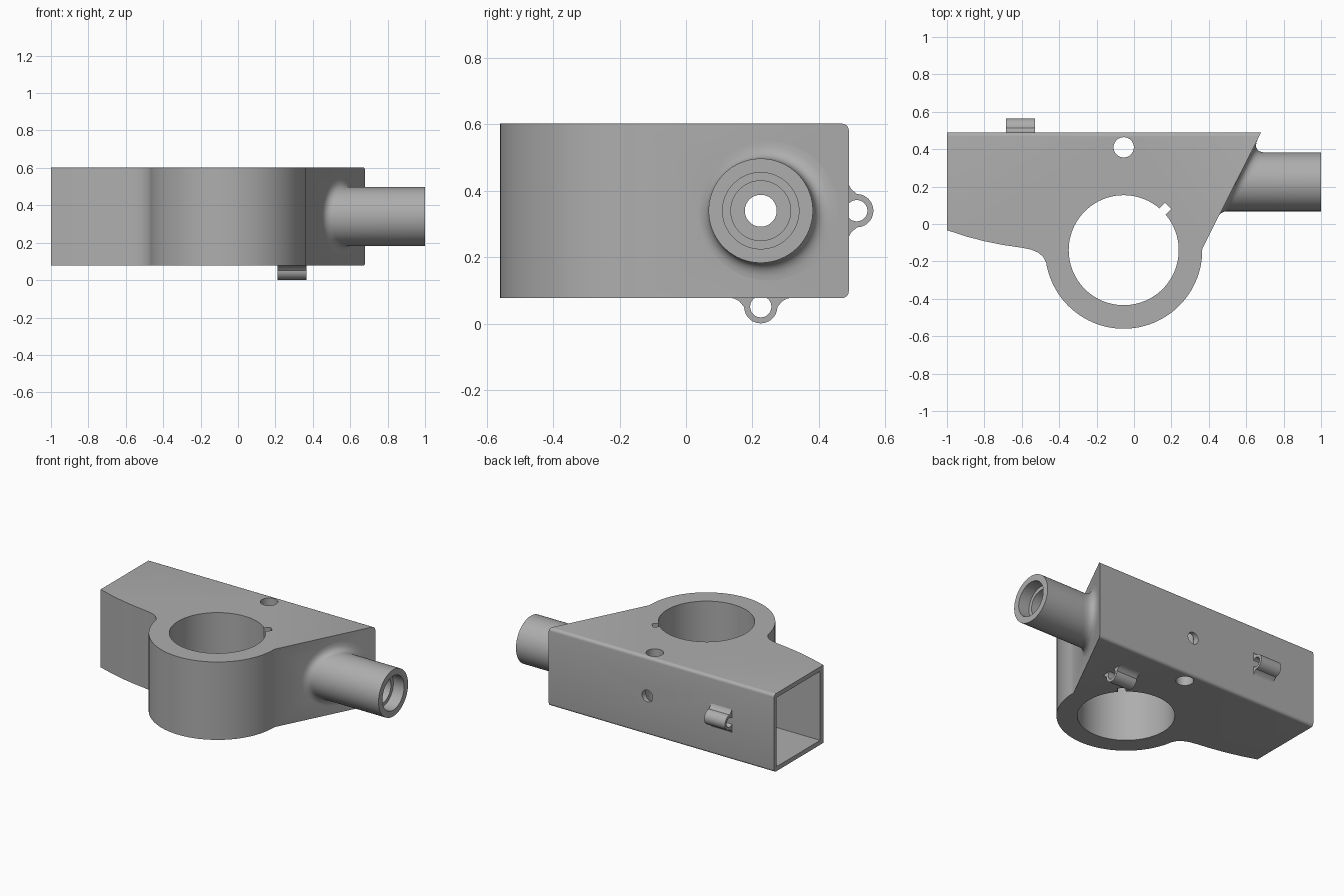
import bpy, bmesh
from math import sin, cos, tan, acos, pi, radians, sqrt
from mathutils import Vector, Matrix

cube = bpy.data.objects.get("Cube")
if cube:
    bpy.data.objects.remove(cube, do_unlink=True)

metal = bpy.data.materials.new("cast_grey")
metal.use_nodes = True
GREY = (0.42, 0.42, 0.42, 1)
metal.diffuse_color = GREY
metal.node_tree.nodes["Principled BSDF"].inputs["Base Color"].default_value = GREY

Z0, Z1 = 0.077, 0.602          # body bottom and top
MID = 0.34                     # height of the spigot and rear features
SY = 0.225                     # spigot axis in y
RING = Vector((-0.055, -0.14))
SLOPE = 0.508                  # x change per y along the slanted face
AXIS_X = Matrix.Rotation(pi / 2, 4, 'Y')
AXIS_Y = Matrix.Rotation(pi / 2, 4, 'X')


def make(name, bm):
    bmesh.ops.recalc_face_normals(bm, faces=bm.faces)
    mesh = bpy.data.meshes.new(name)
    bm.to_mesh(mesh)
    bm.free()
    mesh.materials.append(metal)
    ob = bpy.data.objects.new(name, mesh)
    bpy.context.collection.objects.link(ob)
    return ob


def prism(name, points, low, high):
    bm = bmesh.new()
    face = bm.faces.new([bm.verts.new((x, y, low)) for x, y in points])
    ext = bmesh.ops.extrude_face_region(bm, geom=[face])
    moved = [v for v in ext["geom"] if isinstance(v, bmesh.types.BMVert)]
    bmesh.ops.translate(bm, verts=moved, vec=(0, 0, high - low))
    return make(name, bm)


def cylinder(name, r, start, end, rot=Matrix(), seg=64):
    a, b = Vector(start), Vector(end)
    bm = bmesh.new()
    bmesh.ops.create_cone(bm, cap_ends=True, segments=seg, radius1=r, radius2=r,
                          depth=(b - a).length,
                          matrix=Matrix.Translation((a + b) / 2) @ rot)
    return make(name, bm)


def box(name, low, high, rot=Matrix()):
    a, b = Vector(low), Vector(high)
    bm = bmesh.new()
    bmesh.ops.create_cube(bm, matrix=Matrix.Translation((a + b) / 2) @ rot
                          @ Matrix.Diagonal((*(b - a), 1)))
    return make(name, bm)


def boolean(target, other, operation):
    mod = target.modifiers.new(operation, 'BOOLEAN')
    mod.operation, mod.solver, mod.object = operation, 'EXACT', other
    bpy.context.view_layer.update()
    deps = bpy.context.evaluated_depsgraph_get()
    mesh = bpy.data.meshes.new_from_object(target.evaluated_get(deps))
    target.modifiers.clear()
    target.data = mesh
    bpy.data.objects.remove(other, do_unlink=True)


def smooth(ob, angle=30):
    bpy.ops.object.select_all(action='DESELECT')
    ob.select_set(True)
    bpy.context.view_layer.objects.active = ob
    bpy.ops.object.shade_smooth_by_angle(angle=radians(angle))


# Body outline: flat back, slanted end, round clamp, curved front of the arm
outline = [(-1, 0.49), (-1, -0.033), (-0.9, -0.066), (-0.8, -0.092), (-0.7, -0.112),
           (-0.6, -0.127), (-0.55, -0.137), (-0.51, -0.154), (-0.485, -0.177)]
for i in range(49):
    a = radians(189 + 172 * i / 48)
    outline.append((RING.x + 0.42 * cos(a), RING.y + 0.42 * sin(a)))
outline.append((0.68, 0.49))
body = prism("clamp_body", outline, Z0, Z1)

# Round the two long back edges
bm = bmesh.new()
bm.from_mesh(body.data)
back = [e for e in bm.edges if all(v.co.y > 0.48 for v in e.verts)
        and abs(e.verts[0].co.x - e.verts[1].co.x) > 1]
bmesh.ops.bevel(bm, geom=back, offset=0.02, segments=5, profile=0.5, affect='EDGES')
bm.to_mesh(body.data)
bm.free()

# Spigot
SR = 0.157
boolean(body, cylinder("spigot", SR, (0.42, SY, MID), (1, SY, MID), AXIS_X, 96), 'UNION')

# Clamp bore, keyway, arm socket and drilled holes
key_rot = Matrix.Rotation(pi / 4, 4, 'Z')
key = Vector((RING.x, RING.y, MID)) + Vector((1, 1, 0)).normalized() * 0.3
half = Vector((0.035, 0.024, 0.4))
cutters = [
    cylinder("clamp_bore", 0.294, (*RING, -0.1), (*RING, 0.8), seg=96),
    box("keyway", key - half, key + half, key_rot),
    box("arm_socket", (-1.1, 0.0, 0.107), (-0.47, 0.463, 0.572)),
    cylinder("pin_hole", 0.054, (RING.x, 0.41, -0.1), (RING.x, 0.41, 0.8)),
    cylinder("rear_hole", 0.04, (RING.x, SY, MID), (RING.x, 0.7, MID), AXIS_Y),
    cylinder("through_bore", 0.048, (-0.6, SY, MID), (0.8, SY, MID), AXIS_X),
    cylinder("middle_bore", 0.09, (0.7, SY, MID), (0.95, SY, MID), AXIS_X),
    cylinder("mouth_bore", 0.115, (0.92, SY, MID), (1.1, SY, MID), AXIS_X),
]
for cutter in cutters:
    boolean(body, cutter, 'DIFFERENCE')
smooth(body)

# Fillet between spigot and slanted face, wider on the acute side
bm = bmesh.new()
COUNT, STEPS, FR = 64, 8, 0.052
rings = []
for i in range(COUNT):
    t = 2 * pi * i / COUNT
    c, s = cos(t), sin(t)
    y = SY + SR * c
    root = Vector((0.68 + (y - 0.49) * SLOPE, y, MID + SR * s))
    reach = FR / tan(acos(c * SLOPE / sqrt(1 + SLOPE ** 2)) / 2)
    on_tube = root + Vector((reach, 0, 0))
    on_face = root + Vector((SLOPE * c, c, s)).normalized() * reach
    row = []
    for k in range(STEPS + 1):
        u = k / STEPS
        p = on_tube * (1 - u) ** 2 + root * 2 * u * (1 - u) + on_face * u * u
        row.append(bm.verts.new(p + Vector((0.001, 0, 0))))
    rings.append(row)
for i in range(COUNT):
    a, b = rings[i], rings[(i + 1) % COUNT]
    for k in range(STEPS):
        bm.faces.new((a[k], a[k + 1], b[k + 1], b[k]))
fillet = make("spigot_fillet", bm)
if sum(f.normal.x for f in fillet.data.polygons) < 0:
    fillet.data.flip_normals()
smooth(fillet, 60)


# Lug: flared arch with an eye; across/height profile swept along x
def lug(name, x0, x1, place):
    flare = [(-0.097, -0.002), (-0.078, 0.002), (-0.064, 0.01), (-0.056, 0.02)]
    crown = [(0.05 * cos(a), 0.026 + 0.05 * sin(a))
             for a in (pi - pi * i / 24 for i in range(25))]
    eye = [(0.032 * cos(a), 0.026 + 0.032 * sin(a))
           for a in (radians(-60 + 300 * i / 32) for i in range(33))]
    profile = flare + crown + [(-w, h) for w, h in reversed(flare)] + eye
    ob = prism(name, profile, x0, x1)
    for v in ob.data.vertices:
        v.co = place(*v.co)
    bm = bmesh.new()
    bm.from_mesh(ob.data)
    bmesh.ops.recalc_face_normals(bm, faces=bm.faces)
    bm.to_mesh(ob.data)
    bm.free()
    smooth(ob)


lug("bottom_lug", 0.21, 0.365, lambda w, h, x: (x, SY + w, Z0 - h))
lug("rear_lug", -0.685, -0.53, lambda w, h, x: (x, 0.488 + h, MID + w))
